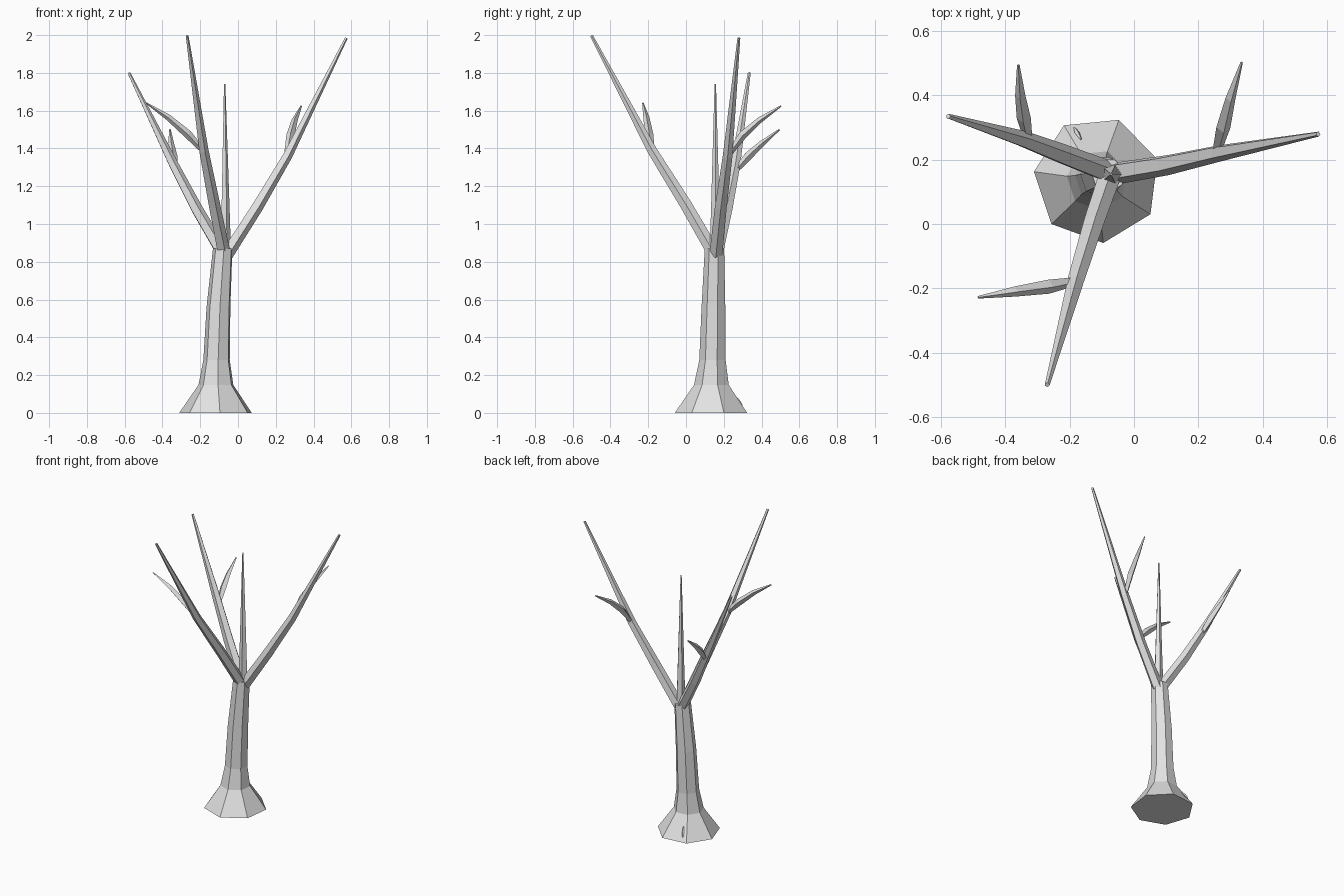
import bpy
import bmesh
import math
from mathutils import Vector

cube = bpy.data.objects.get("Cube")
if cube:
    bpy.data.objects.remove(cube, do_unlink=True)

bark = bpy.data.materials.new("pale grey bark")
bark.use_nodes = True
GREY = (0.76, 0.76, 0.76, 1)
bark.diffuse_color = GREY
bark.node_tree.nodes["Principled BSDF"].inputs["Base Color"].default_value = GREY

UP = Vector((0, 0, 1))


def limb(name, path, radii, sides, phase=0.0, level=False):
    """Flat-shaded tapered tube with closed ends; level keeps its rings horizontal."""
    points = [Vector(p) for p in path]
    bm = bmesh.new()
    rings = []
    for i, (point, radius) in enumerate(zip(points, radii)):
        along = points[min(i + 1, len(points) - 1)] - points[max(i - 1, 0)]
        turn = UP.rotation_difference(UP if level else along.normalized())
        ring = []
        for s in range(sides):
            a = phase + math.tau * s / sides
            offset = Vector((math.cos(a), math.sin(a), 0)) * radius
            ring.append(bm.verts.new(point + turn @ offset))
        rings.append(ring)
    for low, high in zip(rings, rings[1:]):
        for s in range(sides):
            t = (s + 1) % sides
            bm.faces.new((low[s], low[t], high[t], high[s]))
    bm.faces.new(rings[0][::-1])
    bm.faces.new(rings[-1])
    mesh = bpy.data.meshes.new(name)
    bm.to_mesh(mesh)
    bm.free()
    mesh.materials.append(bark)
    obj = bpy.data.objects.new(name, mesh)
    bpy.context.collection.objects.link(obj)
    return obj


# Trunk with flared foot
limb("trunk",
     [(-0.115, 0.138, 0), (-0.115, 0.137, 0.148), (-0.112, 0.142, 0.28),
      (-0.102, 0.147, 0.56), (-0.08, 0.152, 0.87)],
     [0.198, 0.095, 0.072, 0.065, 0.053], 7, math.radians(18.5), level=True)

# Main branches
BRANCH = [0.036, 0.033, 0.027, 0.008]
limb("left_branch",
     [(-0.06, 0.158, 0.84), (0.1, 0.184, 1.09), (0.26, 0.22, 1.36), (0.573, 0.28, 1.985)],
     BRANCH, 5)
limb("front_branch",
     [(-0.075, 0.15, 0.84), (-0.127, 0.0, 1.1), (-0.183, -0.18, 1.39), (-0.27, -0.5, 1.997)],
     BRANCH, 5)
limb("right_branch",
     [(-0.085, 0.163, 0.85), (-0.22, 0.215, 1.08), (-0.345, 0.263, 1.32), (-0.578, 0.335, 1.8)],
     BRANCH, 5)

# Upright leader in the fork
limb("centre_branch",
     [(-0.068, 0.155, 0.82), (-0.068, 0.155, 1.1), (-0.071, 0.155, 1.74)],
     [0.032, 0.023, 0.004], 5)

# Curved side twigs
TWIG = [0.014, 0.022, 0.016, 0.004]
limb("left_twig",
     [(0.258, 0.225, 1.365), (0.278, 0.3, 1.47), (0.3, 0.39, 1.55), (0.335, 0.503, 1.625)],
     TWIG, 4)
limb("front_twig",
     [(-0.187, -0.18, 1.39), (-0.265, -0.195, 1.475), (-0.37, -0.21, 1.565), (-0.485, -0.228, 1.64)],
     TWIG, 4)
limb("right_twig",
     [(-0.33, 0.265, 1.285), (-0.343, 0.33, 1.36), (-0.354, 0.4, 1.425), (-0.36, 0.495, 1.5)],
     TWIG, 4)

# Tiny bark sliver on the back of the foot
limb("bark_sliver",
     [(-0.185, 0.3, 0.03), (-0.177, 0.284, 0.056), (-0.165, 0.264, 0.085)],
     [0.003, 0.008, 0.003], 4)
